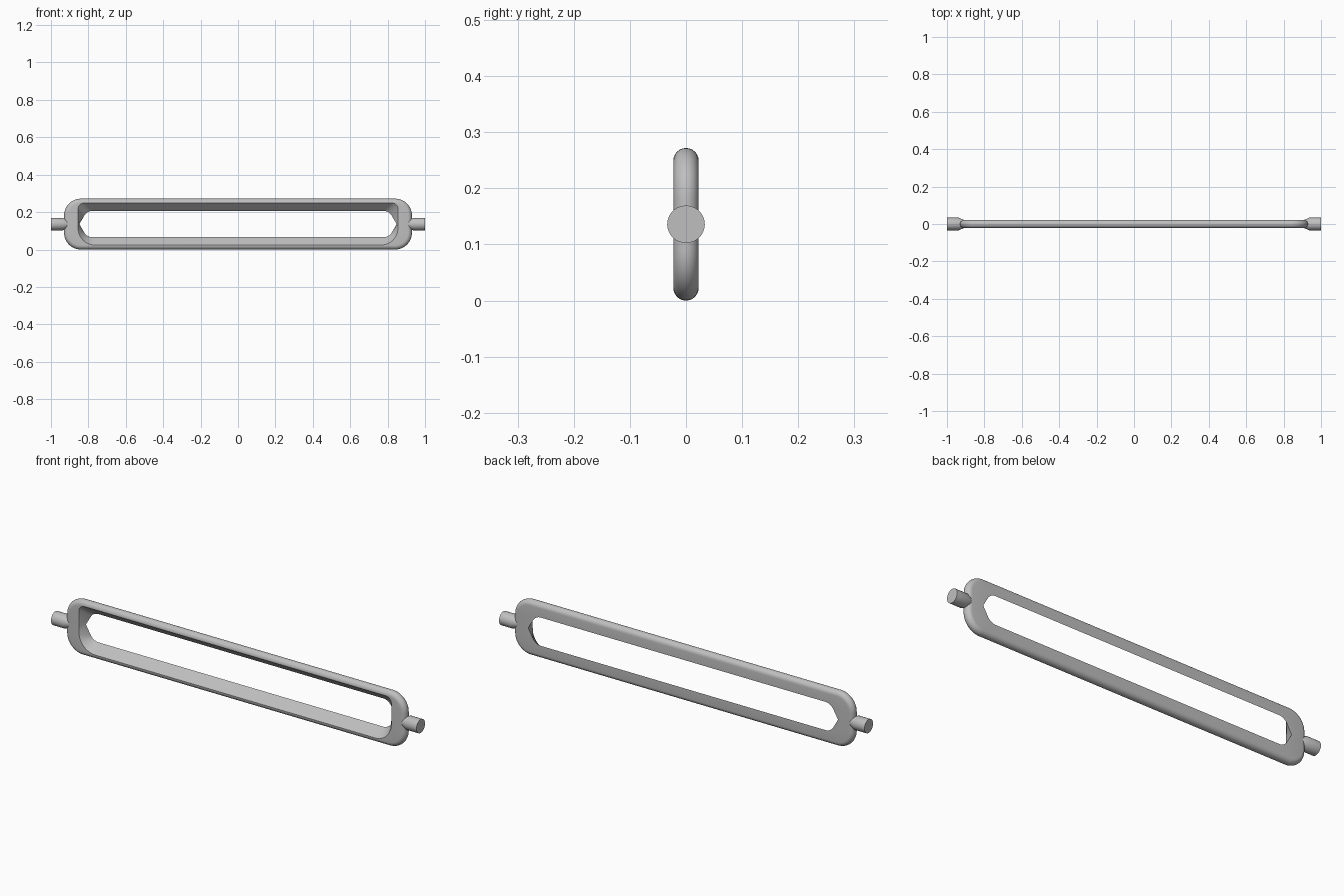
import bpy, bmesh, math

cube = bpy.data.objects.get("Cube")
if cube:
    bpy.data.objects.remove(cube)

ZC, HY, N = 0.136, 0.0225, 12   # mid height, half thickness, corner segments

metal = bpy.data.materials.new("grey metal")
metal.use_nodes = True
metal.diffuse_color = (0.52, 0.52, 0.52, 1)
metal.node_tree.nodes["Principled BSDF"].inputs["Base Color"].default_value = (0.52, 0.52, 0.52, 1)


def outline(hx, hz, r_top, r_low, lean=0.0):
    """Rounded slot outline; lean tilts the ends into a point at mid height."""
    def corner(r):
        cx = hx - r / math.cos(lean) - (hz - r) * math.tan(lean)
        angles = [lean + (math.pi / 2 - lean) * i / N for i in range(N + 1)]
        return [(cx + r * math.cos(a), hz - r + r * math.sin(a)) for a in angles]
    top, low = corner(r_top), corner(r_low)
    return ([(hx, 0)] + top + [(-x, z) for x, z in reversed(top)] + [(-hx, 0)]
            + [(-x, -z) for x, z in low] + [(x, -z) for x, z in reversed(low)])


def finish(bm, name):
    bmesh.ops.recalc_face_normals(bm, faces=bm.faces)
    mesh = bpy.data.meshes.new(name)
    bm.to_mesh(mesh)
    bm.free()
    obj = bpy.data.objects.new(name, mesh)
    bpy.context.collection.objects.link(obj)
    mesh.materials.append(metal)
    bpy.ops.object.select_all(action='DESELECT')
    obj.select_set(True)
    bpy.context.view_layer.objects.active = obj
    bpy.ops.object.shade_smooth_by_angle(angle=math.radians(35))
    return obj


def loft(bm, rings, closed):
    count = len(rings)
    for k in range(count if closed else count - 1):
        a, b = rings[k], rings[(k + 1) % count]
        for i in range(len(a)):
            j = (i + 1) % len(a)
            bm.faces.new((a[i], a[j], b[j], b[i]))


# Frame: half-round outer rim, opening narrowing from front to back
bm = bmesh.new()
sections = []
for k in range(13):
    t = -math.pi / 2 + math.pi * k / 12
    inset = HY * (1 - math.cos(t))
    r = 0.09 - inset
    sections.append((HY * math.sin(t), outline(0.93 - inset, 0.136 - inset, r, r)))
sections.append((HY, outline(0.848, 0.07, 0.05, 0.05, math.radians(30))))
sections.append((-HY, outline(0.855, 0.112, 0.03, 0.09)))
rings = [[bm.verts.new((x, y, z + ZC)) for x, z in pts] for y, pts in sections]
loft(bm, rings, True)
finish(bm, "frame")

# End pins: cylinders with a tapered neck sunk into the frame
for side, name in ((1, "left_pin"), (-1, "right_pin")):
    bm = bmesh.new()
    rings = []
    for x, r in ((0.905, 0.02), (0.937, 0.0335), (1.0, 0.0335)):
        rings.append([bm.verts.new((side * x, r * math.cos(a), ZC + r * math.sin(a)))
                      for a in (math.tau * i / 32 for i in range(32))])
    loft(bm, rings, False)
    bm.faces.new(rings[0])
    bm.faces.new(rings[-1])
    finish(bm, name)
